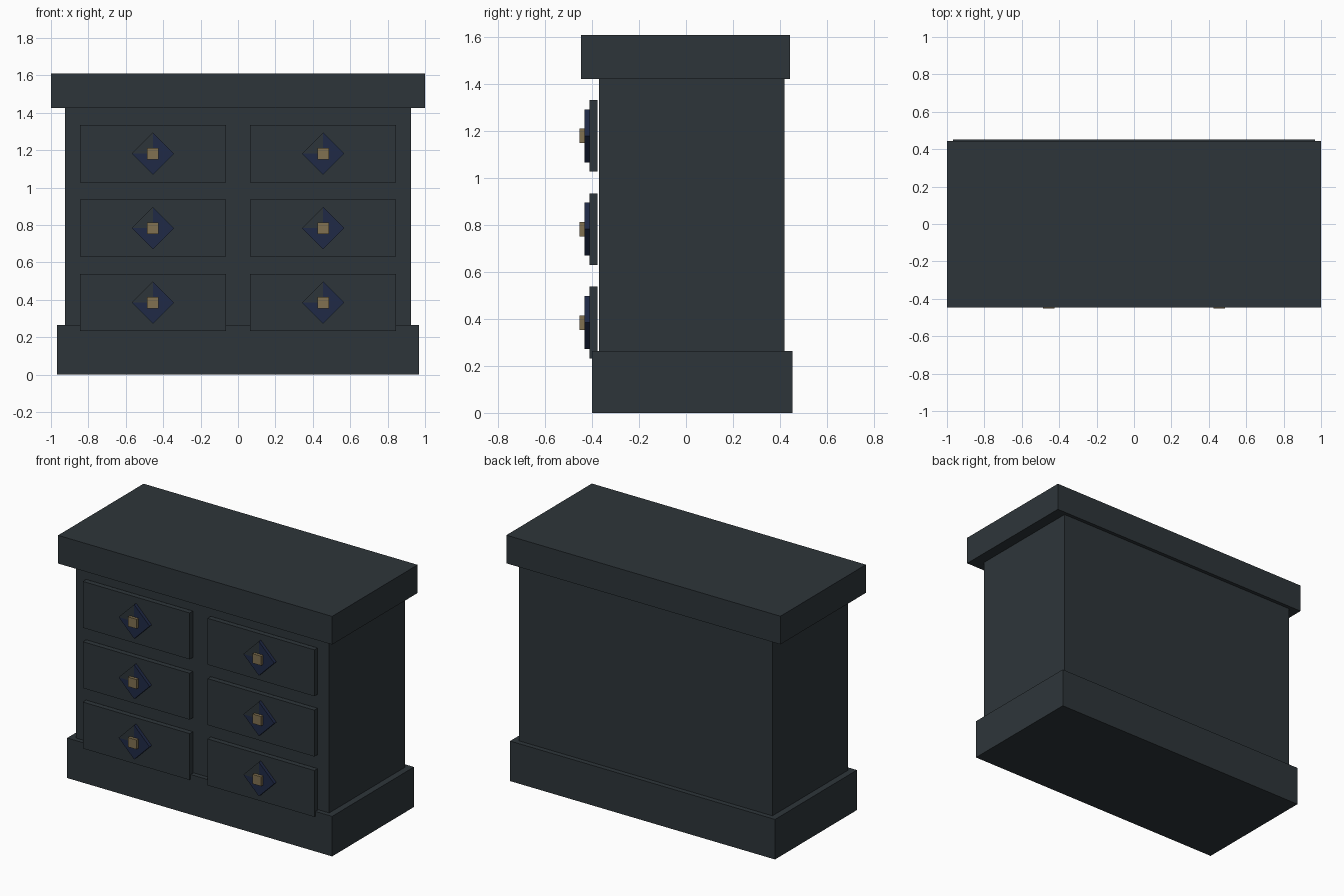
import bpy, bmesh
from mathutils import Matrix, Vector

if "Cube" in bpy.data.objects:
    bpy.data.objects.remove(bpy.data.objects["Cube"])


def material(name, rgb):
    m = bpy.data.materials.new(name)
    m.diffuse_color = (*rgb, 1)
    m.use_nodes = True
    m.node_tree.nodes["Principled BSDF"].inputs["Base Color"].default_value = m.diffuse_color
    return m


slate = material("dark_slate", (0.027, 0.036, 0.042))
navy = material("navy_blue", (0.014, 0.023, 0.062))
brass = material("dull_brass", (0.220, 0.165, 0.083))


def finish(name, bm, mats):
    bmesh.ops.recalc_face_normals(bm, faces=bm.faces)
    mesh = bpy.data.meshes.new(name)
    bm.to_mesh(mesh)
    bm.free()
    for m in mats:
        mesh.materials.append(m)
    ob = bpy.data.objects.new(name, mesh)
    bpy.context.collection.objects.link(ob)
    return ob


def box_mesh(lo, hi):
    lo, hi = Vector(lo), Vector(hi)
    bm = bmesh.new()
    bmesh.ops.create_cube(bm, size=1)
    bmesh.ops.scale(bm, vec=hi - lo, verts=bm.verts)
    bmesh.ops.translate(bm, vec=(lo + hi) / 2, verts=bm.verts)
    return bm


def box(name, lo, hi, mat):
    return finish(name, box_mesh(lo, hi), [mat])


def diamond(name, x, z, half, y0, y1):
    # square plate turned on its corner, front split into four wedges
    s = half / 2 ** 0.5
    bm = box_mesh((-s, y0, -s), (s, y1, s))
    bmesh.ops.rotate(bm, cent=(0, 0, 0), verts=bm.verts,
                     matrix=Matrix.Rotation(0.7853982, 3, 'Y'))
    bm.normal_update()
    front = [f for f in bm.faces if f.normal.y < -0.9]
    wedges = bmesh.ops.poke(bm, faces=front)["faces"]
    for f in wedges:
        c = f.calc_center_median()
        f.material_index = 1 if c.x < 0 and c.z > 0 else 0
    bmesh.ops.translate(bm, vec=(x, 0, z), verts=bm.verts)
    return finish(name, bm, [navy, slate])


# carcass
box("plinth", (-0.967, -0.40, 0), (0.967, 0.453, 0.264), slate)
box("cabinet_body", (-0.925, -0.37, 0.24), (0.925, 0.42, 1.44), slate)
box("top_slab", (-1, -0.447, 1.424), (1, 0.444, 1.61), slate)

# drawers with diamond plates and square knobs
for row, z in enumerate((0.385, 0.783, 1.181), 1):
    for side, x in (("left", -0.455), ("right", 0.455)):
        tag = f"{side}_{row}"
        box(f"drawer_front_{tag}", (x - 0.39, -0.411, z - 0.153),
            (x + 0.39, -0.377, z + 0.153), slate)
        diamond(f"handle_plate_{tag}", x, z, 0.113, -0.433, -0.408)
        box(f"knob_{tag}", (x - 0.031, -0.453, z - 0.031),
            (x + 0.031, -0.43, z + 0.031), brass)
